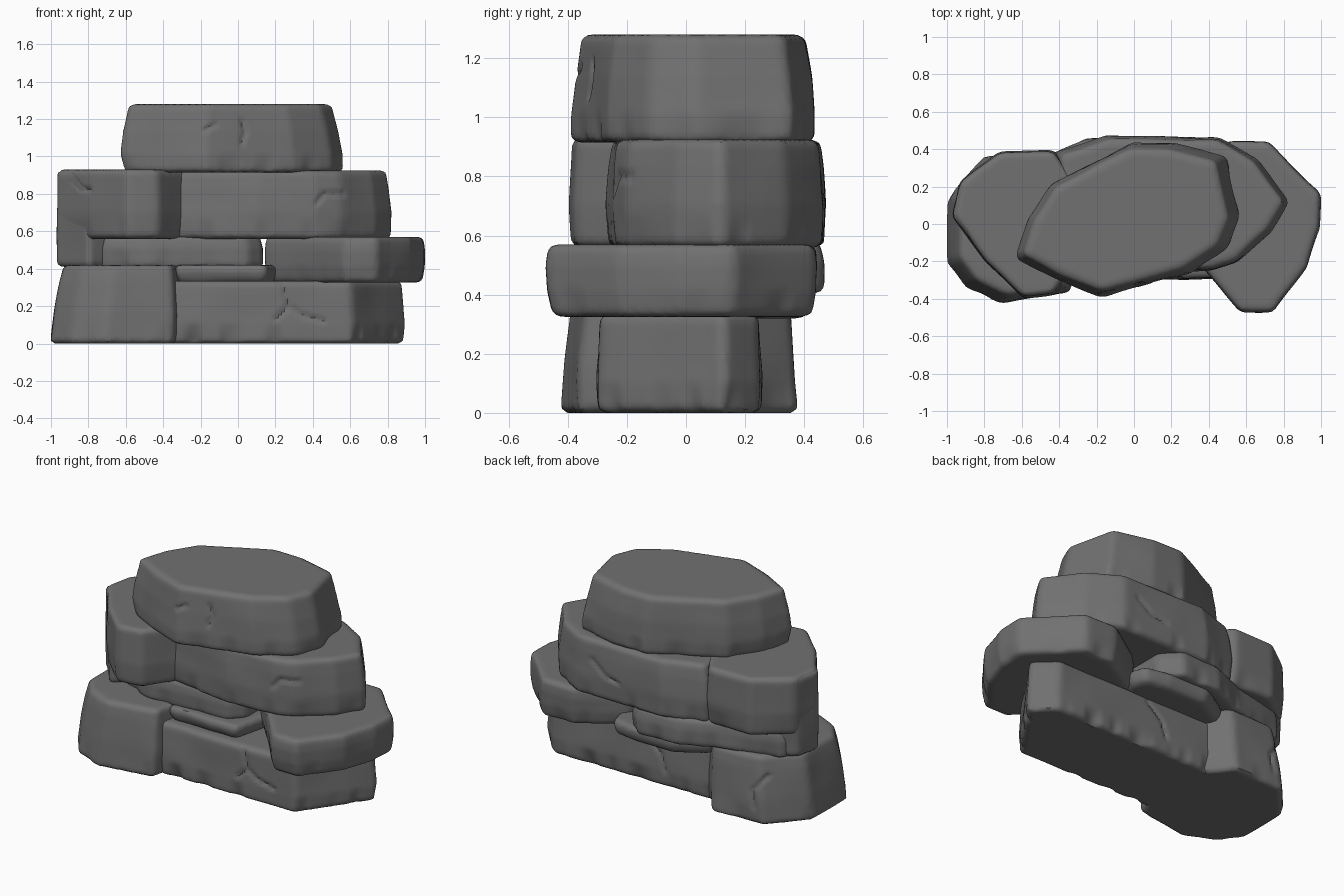
import bpy, bmesh
from mathutils import Vector, noise
from mathutils.geometry import intersect_point_line

cube = bpy.data.objects.get("Cube")
if cube:
    bpy.data.objects.remove(cube, do_unlink=True)

# One weathered grey for every stone
GREY = (0.165, 0.165, 0.165, 1)
stone_mat = bpy.data.materials.new("grey_stone")
stone_mat.use_nodes = True
stone_mat.diffuse_color = GREY
shader = stone_mat.node_tree.nodes["Principled BSDF"]
shader.inputs["Base Color"].default_value = GREY
shader.inputs["Roughness"].default_value = 0.9


def crack_depth(p, n, cracks):
    """Depth of any hairline crack, drawn in x and z on the front (-1) or back (1)."""
    depth = 0
    flat = Vector((p.x, p.z, 0))
    for side, path in cracks:
        if n.y * side < 0.3:
            continue
        for a, b in zip(path, path[1:]):
            a, b = Vector((*a, 0)), Vector((*b, 0))
            near, t = intersect_point_line(flat, a, b)
            near = a.lerp(b, min(max(t, 0), 1))
            depth = max(depth, 0.014 * (1 - (flat - near).length / 0.018))
    return depth


def stone(name, outline, low, high, rings, lean=(0, 0), chip=0.02, cracks=()):
    """Loft an outline through (height fraction, scale) rings, soften it and weather it."""
    bm = bmesh.new()
    centre = sum((Vector(p) for p in outline), Vector((0, 0))) / len(outline)
    loops = []
    for t, s in rings:
        ring = [centre + (Vector(p) - centre) * s + Vector(lean) * t for p in outline]
        loops.append([bm.verts.new((p.x, p.y, low + (high - low) * t)) for p in ring])
    count = len(outline)
    for a, b in zip(loops, loops[1:]):
        for i in range(count):
            j = (i + 1) % count
            bm.faces.new((a[i], a[j], b[j], b[i]))
    bm.faces.new(loops[0][::-1])
    bm.faces.new(loops[-1])
    bmesh.ops.recalc_face_normals(bm, faces=bm.faces)
    mesh = bpy.data.meshes.new(name)
    bm.to_mesh(mesh)
    bm.free()
    obj = bpy.data.objects.new(name, mesh)
    bpy.context.collection.objects.link(obj)

    # Rounded edges on an even, dense surface
    bevel = obj.modifiers.new("Bevel", 'BEVEL')
    bevel.width, bevel.segments = 0.022, 2
    bevel.limit_method, bevel.angle_limit = 'ANGLE', 0.35
    remesh = obj.modifiers.new("Remesh", 'REMESH')
    remesh.mode, remesh.voxel_size = 'VOXEL', 0.016
    bpy.context.view_layer.update()
    graph = bpy.context.evaluated_depsgraph_get()
    dense = bpy.data.meshes.new_from_object(obj.evaluated_get(graph))
    obj.modifiers.clear()
    obj.data = dense
    dense.name = name

    # Gentle unevenness, chipped lower rim and cracks
    bm = bmesh.new()
    bm.from_mesh(dense)
    bm.normal_update()
    moves = []
    for v in bm.verts:
        p, n = v.co, v.normal
        side = Vector((n.x, n.y, 0))
        wear = 0.008 * noise.noise(p * 4) + 0.004
        rim = max(0, 1 - (p.z - low) / 0.11)
        wear -= chip * rim * max(0, noise.noise(Vector((p.x, p.y, low)) * 9))
        wear -= crack_depth(p, n, cracks)
        moves.append(side * wear)
    for v, move in zip(bm.verts, moves):
        v.co += move
    bm.to_mesh(dense)
    bm.free()

    dense.materials.clear()
    dense.materials.append(stone_mat)
    bpy.ops.object.select_all(action='DESELECT')
    obj.select_set(True)
    bpy.context.view_layer.objects.active = obj
    bpy.ops.object.shade_smooth_by_angle(angle=0.7)
    return obj


# Ground course
stone("base_right_stone",
      [(-0.45, -0.295), (0.61, -0.295), (0.9, 0.13), (0.77, 0.25), (-0.45, 0.25)],
      0, 0.335, [(0, 0.99), (0.3, 1), (1, 0.96)], chip=0.06,
      cracks=[(-1, [(0.2, 0.13), (0.27, 0.2), (0.34, 0.15), (0.46, 0.12)]),
              (-1, [(0.27, 0.2), (0.24, 0.32)]),
              (1, [(0.1, 0.3), (0.0, 0.2), (-0.03, 0.1)])])
stone("base_left_stone",
      [(-1, -0.21), (-0.9, -0.34), (-0.71, -0.425), (-0.35, -0.37), (-0.315, -0.2),
       (-0.315, 0.22), (-0.45, 0.375), (-0.8, 0.365), (-1, 0.14)],
      0, 0.42, [(0, 1), (0.4, 0.97), (0.8, 0.92), (1, 0.88)], lean=(0.03, 0.01),
      cracks=[(1, [(-0.8, 0.3), (-0.72, 0.2), (-0.74, 0.1)])])

# Thin packing slabs
stone("lower_ledge",
      [(-0.33, -0.24), (0.15, -0.24), (0.27, 0.3), (0.24, 0.39), (0.08, 0.42),
       (-0.2, 0.42), (-0.4, 0.3)],
      0.32, 0.42, [(0, 0.93), (0.5, 1), (1, 1)])
stone("thin_slab",
      [(-0.93, 0.08), (-0.72, -0.12), (-0.5, -0.21), (0.05, -0.18), (0.13, -0.1),
       (0.13, 0.36), (0.02, 0.465), (-0.25, 0.45), (-0.5, 0.35), (-0.86, 0.26)],
      0.405, 0.58, [(0, 1), (0.6, 1), (1, 0.96)], chip=0.03)
stone("right_slab",
      [(0.14, 0.03), (0.57, -0.465), (0.74, -0.47), (0.92, -0.23), (0.99, -0.02),
       (0.995, 0.16), (0.72, 0.44), (0.5, 0.44), (0.22, 0.26)],
      0.325, 0.57, [(0, 0.95), (0.35, 0.99), (0.7, 1), (1, 0.98)])

# Upper course
stone("left_plate",
      [(-0.97, 0.04), (-0.8, -0.17), (-0.7, -0.1), (-0.78, 0.28), (-0.93, 0.2)],
      0.41, 0.925, [(0, 0.98), (0.5, 1), (1, 1)])
stone("middle_left_block",
      [(-0.97, 0.04), (-0.79, -0.2), (-0.59, -0.395), (-0.43, -0.375), (-0.265, -0.14),
       (-0.29, 0.2), (-0.43, 0.39), (-0.72, 0.385), (-0.93, 0.22)],
      0.56, 0.93, [(0, 0.97), (0.4, 1), (1, 0.98)],
      cracks=[(-1, [(-0.9, 0.9), (-0.84, 0.83), (-0.79, 0.82)])])
stone("middle_right_stone",
      [(-0.42, -0.18), (0.1, -0.265), (0.42, -0.245), (0.55, -0.2), (0.73, -0.04),
       (0.825, 0.12), (0.66, 0.34), (0.45, 0.46), (-0.15, 0.47), (-0.42, 0.38)],
      0.56, 0.925, [(0, 0.99), (0.4, 1), (0.75, 0.98), (1, 0.95)], chip=0.03,
      cracks=[(-1, [(0.42, 0.75), (0.46, 0.8), (0.56, 0.8)]),
              (1, [(0.35, 0.8), (0.25, 0.72), (0.15, 0.7)])])

# Capstone
stone("top_stone",
      [(-0.625, -0.18), (-0.42, -0.29), (-0.17, -0.39), (0.3, -0.26), (0.5, -0.13),
       (0.565, 0.03), (0.49, 0.36), (0.22, 0.43), (0, 0.435), (-0.44, 0.21), (-0.56, 0.02)],
      0.915, 1.28, [(0, 1), (0.25, 1), (0.6, 0.97), (1, 0.91)], lean=(-0.015, 0), chip=0.03,
      cracks=[(-1, [(0.02, 1.19), (0.04, 1.13), (0.02, 1.07)]),
              (-1, [(-0.18, 1.14), (-0.12, 1.17)])])
